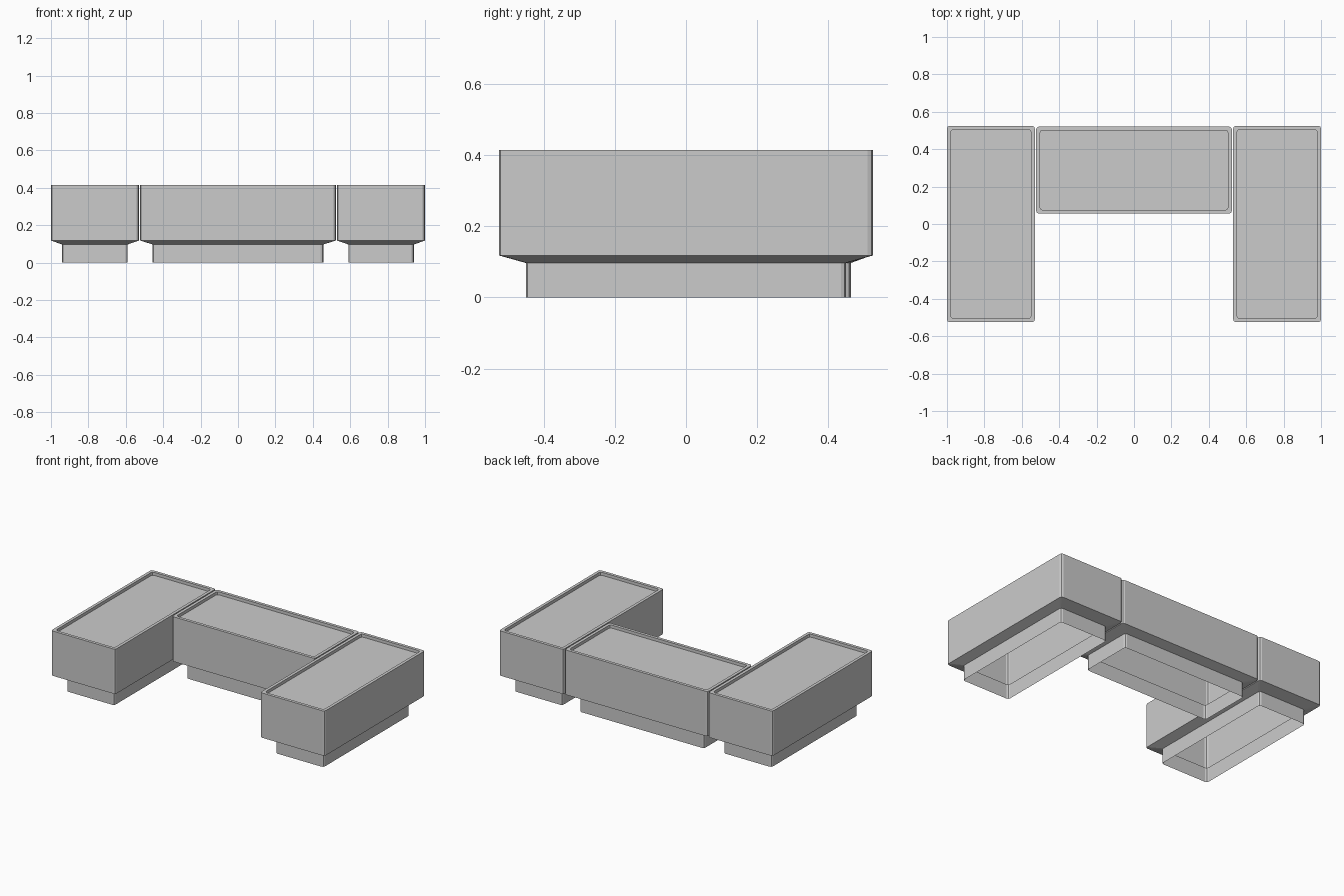
import bpy, bmesh
from math import cos, sin, pi

cube = bpy.data.objects.get("Cube")
if cube:
    bpy.data.objects.remove(cube)

# One plain grey for everything
grey = bpy.data.materials.new("light_grey")
grey.use_nodes = True
grey.diffuse_color = (0.6, 0.6, 0.6, 1)
grey.node_tree.nodes["Principled BSDF"].inputs["Base Color"].default_value = (0.6, 0.6, 0.6, 1)

TOP, LIP, SKIRT, NECK = 0.414, 0.394, 0.118, 0.097
RIM, RADIUS, STEPS = 0.02, 0.015, 2


def ring(bm, size, z):
    """Rounded rectangle of vertices at height z."""
    hx, hy = size[0] / 2 - RADIUS, size[1] / 2 - RADIUS
    verts = []
    for quarter, (sx, sy) in enumerate([(1, 1), (-1, 1), (-1, -1), (1, -1)]):
        for step in range(STEPS + 1):
            a = (quarter + step / STEPS) * pi / 2
            verts.append(bm.verts.new((sx * hx + RADIUS * cos(a), sy * hy + RADIUS * sin(a), z)))
    return verts


def shell(name, centre, sections, cap=False):
    """Sheet lofted through rounded rectangles, optionally closed at the last one."""
    bm = bmesh.new()
    rings = [ring(bm, size, z) for size, z in sections]
    for low, high in zip(rings, rings[1:]):
        for i in range(len(low)):
            j = (i + 1) % len(low)
            bm.faces.new((low[i], low[j], high[j], high[i]))
    if cap:
        bm.faces.new(rings[-1])
    mesh = bpy.data.meshes.new(name)
    bm.to_mesh(mesh)
    bm.free()
    mesh.materials.append(grey)
    obj = bpy.data.objects.new(name, mesh)
    obj.location = (*centre, 0)
    bpy.context.collection.objects.link(obj)


def planter(name, centre, size, inset):
    """Hollow plinth, flared box with a raised rim, and recessed top panel."""
    foot = (size[0] - 2 * inset[0], size[1] - 2 * inset[1])
    inner = (size[0] - 2 * RIM, size[1] - 2 * RIM)
    shell(name + "_plinth", centre, [(foot, 0), (foot, NECK)])
    shell(name + "_box", centre, [(foot, NECK), (size, SKIRT), (size, TOP), (inner, TOP), (inner, LIP)])
    shell(name + "_top_panel", centre, [(inner, LIP)], cap=True)


# Two long side units and the shorter one joining them at the back
for side, x in (("left", 0.765), ("right", -0.765)):
    planter(side + "_planter", (x, 0), (0.47, 1.05), (0.06, 0.075))
planter("back_planter", (0, 0.288), (1.046, 0.466), (0.067, 0.058))
